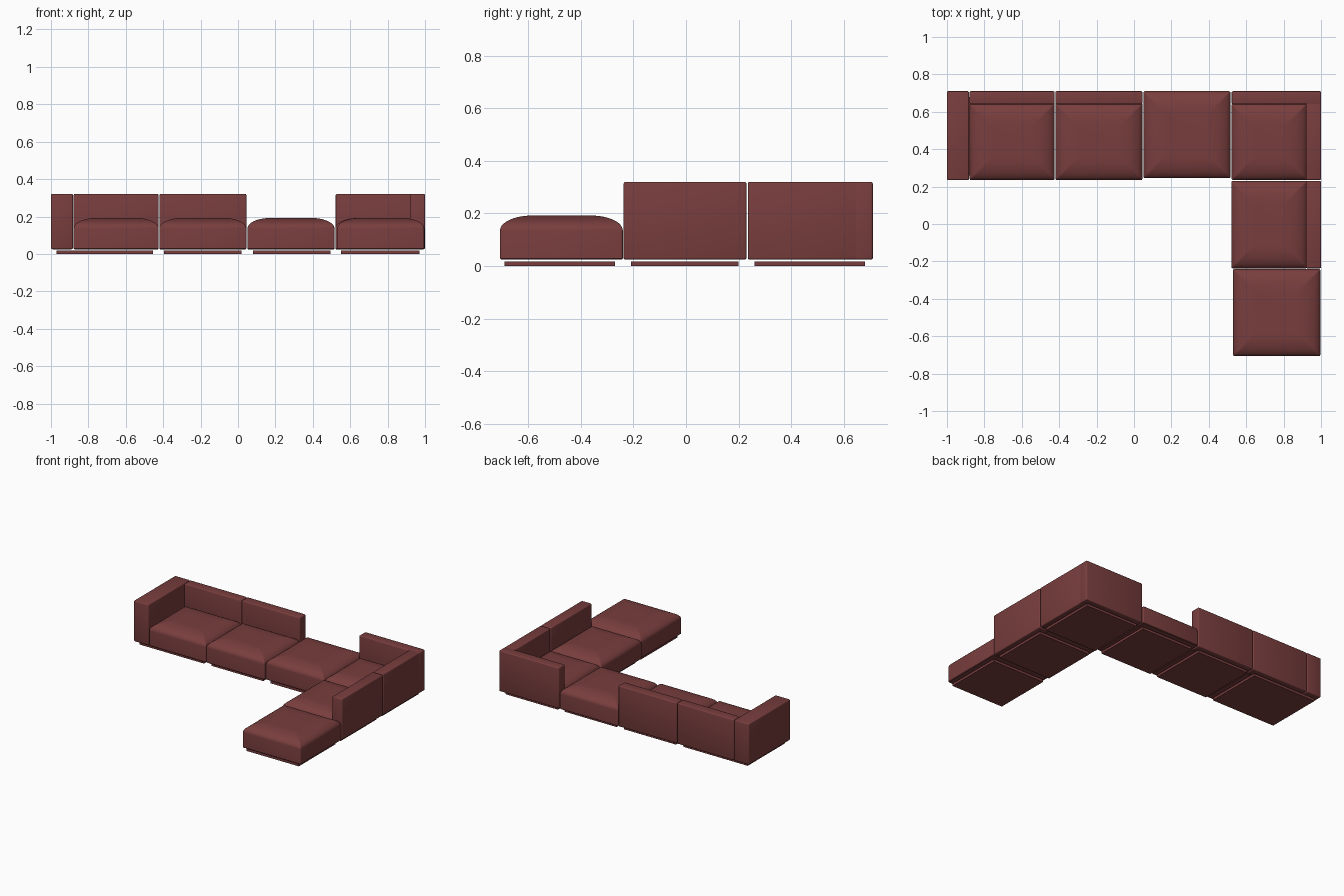
import bpy, bmesh, math

cube = bpy.data.objects.get("Cube")
if cube:
    bpy.data.objects.remove(cube, do_unlink=True)

fabric = bpy.data.materials.new("dark red fabric")
fabric.use_nodes = True
RED = (0.19, 0.047, 0.047, 1)
fabric.diffuse_color = RED
fabric.node_tree.nodes["Principled BSDF"].inputs["Base Color"].default_value = RED

FLOOR_GAP, SEAT_EDGE, SEAT_TOP, BACK_TOP = 0.025, 0.135, 0.192, 0.32


def finish(name, bm):
    bmesh.ops.recalc_face_normals(bm, faces=bm.faces)
    mesh = bpy.data.meshes.new(name)
    bm.to_mesh(mesh)
    bm.free()
    mesh.materials.append(fabric)
    obj = bpy.data.objects.new(name, mesh)
    bpy.context.collection.objects.link(obj)
    bpy.ops.object.select_all(action="DESELECT")
    obj.select_set(True)
    bpy.context.view_layer.objects.active = obj
    bpy.ops.object.shade_smooth_by_angle(angle=math.radians(35))
    return obj


def block(name, x0, x1, y0, y1, z0, z1, bevel=0.0):
    """Box from its limits, with softly rounded edges."""
    bm = bmesh.new()
    bmesh.ops.create_cube(bm, size=1)
    for v in bm.verts:
        v.co = (x0 + (v.co.x + .5) * (x1 - x0),
                y0 + (v.co.y + .5) * (y1 - y0),
                z0 + (v.co.z + .5) * (z1 - z0))
    if bevel:
        bmesh.ops.bevel(bm, geom=bm.edges[:], offset=bevel, segments=3,
                        profile=0.5, affect="EDGES")
    return finish(name, bm)


def cushion(name, x0, x1, y0, y1, roll=0.12, steps=10):
    """Upright sides with a crowned top whose corners are mitred."""
    levels = [(0.004, FLOOR_GAP), (0, FLOOR_GAP + 0.004)]
    for i in range(steps + 1):
        a = math.pi / 2 * i / steps
        levels.append((roll * (1 - math.cos(a)),
                       SEAT_EDGE + (SEAT_TOP - SEAT_EDGE) * math.sin(a)))
    bm = bmesh.new()
    rings = []
    for inset, z in levels:
        ring = []
        r = 0.008
        for k, (sx, sy) in enumerate(((1, 1), (-1, 1), (-1, -1), (1, -1))):
            cx = (x1 - inset - r) if sx > 0 else (x0 + inset + r)
            cy = (y1 - inset - r) if sy > 0 else (y0 + inset + r)
            for j in range(4):
                a = math.pi / 2 * (k + j / 3)
                ring.append(bm.verts.new((cx + r * math.cos(a),
                                          cy + r * math.sin(a), z)))
        rings.append(ring)
    for low, high in zip(rings, rings[1:]):
        for i in range(len(low)):
            j = (i + 1) % len(low)
            bm.faces.new((low[i], low[j], high[j], high[i]))
    bm.faces.new(rings[0])
    bm.faces.new(rings[-1])
    return finish(name, bm)


def upright(name, x0, x1, y0, y1):
    return block(name, x0, x1, y0, y1, FLOOR_GAP, BACK_TOP, 0.007)


# Left-hand run: arm and two backed seats
upright("right_arm", -1, -0.882, 0.235, 0.71)
for n, (x0, x1) in enumerate(((-0.879, -0.424), (-0.421, 0.045)), 1):
    cushion(f"long_run_seat_{n}", x0, x1, 0.235, 0.645)
    upright(f"long_run_back_{n}", x0, x1, 0.64, 0.71)

# Backless seats
cushion("middle_ottoman", 0.05, 0.516, 0.245, 0.71)
cushion("front_ottoman", 0.53, 0.996, -0.707, -0.24)

# Corner unit
cushion("corner_seat", 0.522, 0.925, 0.235, 0.645)
upright("corner_back", 0.522, 1, 0.64, 0.71)
upright("corner_side_back", 0.92, 1, 0.235, 0.65)

# Side seat
cushion("side_seat", 0.52, 0.925, -0.237, 0.23)
upright("side_back", 0.92, 1, -0.237, 0.23)

# Low plinths under every unit
LOW, HIGH = 0.0, 0.018
for n, (x0, x1) in enumerate(((-0.97, -0.455), (-0.395, 0.02),
                              (0.08, 0.495), (0.55, 0.97)), 1):
    block(f"back_plinth_{n}", x0, x1, 0.26, 0.68, LOW, HIGH)
for n, (y0, y1) in enumerate(((-0.21, 0.2), (-0.69, -0.27)), 1):
    block(f"side_plinth_{n}", 0.55, 0.97, y0, y1, LOW, HIGH)
